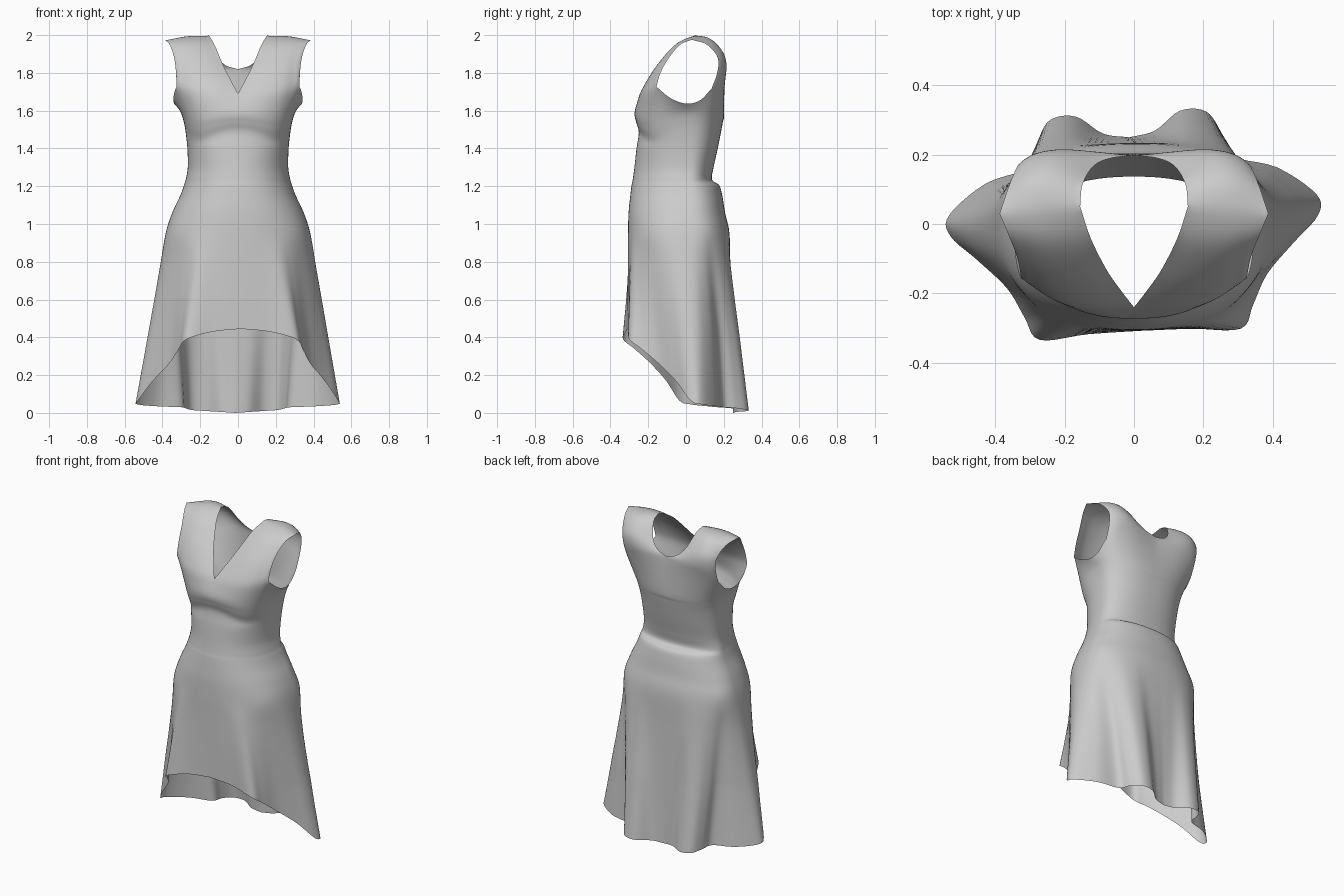
import bpy, bmesh, math
from mathutils import Vector, Matrix

if "Cube" in bpy.data.objects:
    bpy.data.objects.remove(bpy.data.objects["Cube"])

K = 5            # columns per control point
SEG = 14         # control intervals from centre front to centre back
COLS = K * SEG


def spline(pts, t):
    """Catmull-Rom through pts, t in 0..1."""
    pts = [Vector(p) for p in pts]
    n = len(pts) - 1
    f = min(max(t, 0), 1) * n
    i = min(int(f), n - 1)
    f -= i
    b, c = pts[i], pts[i + 1]
    a = pts[i - 1] if i else 2 * b - c
    d = pts[i + 2] if i + 2 <= n else 2 * c - b
    return 0.5 * (2 * b + (c - a) * f + (2 * a - 5 * b + 4 * c - d) * f * f
                  + (3 * b - a - 3 * c + d) * f ** 3)


def ring_point(s, z, w, front, back, e, arch=0):
    """Half superellipse, s=0 centre front, s=1 centre back; arch lowers the front flanks."""
    a = math.pi * s
    sx, cy = abs(math.sin(a)), math.cos(a)
    mid = 0.02
    x = w * sx ** (2 / e) if 0 < s < 1 else 0
    y = abs(cy) ** (2 / e)
    if s < 0.5:
        z -= arch * math.sin(2 * a) ** 2
    return Vector((x, mid + (front - mid) * y if cy > 0 else mid + (back - mid) * y, z))


# High-low hem with folds, centre front to centre back
hem = [(0, -.308, .445), (.15, -.31, .43), (.29, -.318, .39), (.33, -.25, .335),
       (.375, -.165, .26), (.455, -.08, .17), (.53, -.005, .065), (.53, .055, .045),
       (.42, .14, .035), (.29, .18, .03), (.265, .25, .025), (.225, .312, .015),
       (.15, .318, .01), (.075, .265, .005), (0, .25, 0)]

# Body rings: z, half width, front y, back y, squareness, bust arch
rings = [(.95, .383, -.307, .23, 2.4), (1.06, .348, -.304, .207, 2.3), (1.15, .306, -.295, .192, 2.25),
         (1.205, .286, -.288, .176, 2.2), (1.235, .277, -.282, .138, 2.2),
         (1.3, .266, -.273, .146, 2.2), (1.4, .268, -.262, .168, 2.3),
         (1.485, .277, -.25, .185, 2.35, .04), (1.54, .287, -.264, .195, 2.45, .04),
         (1.595, .305, -.273, .203, 2.55, .02)]

# Top of the tube: neck point, front armhole corner, underarm, back corner, back neck
top = [(0, -.24, 1.69), (.08, -.247, 1.69), (.16, -.242, 1.69), (.235, -.22, 1.70),
       (.29, -.185, 1.715), (.325, -.157, 1.725), (.342, -.085, 1.668), (.338, 0, 1.637),
       (.332, .075, 1.655), (.325, .135, 1.715), (.29, .175, 1.735), (.23, .2, 1.76),
       (.16, .21, 1.78), (.08, .206, 1.80), (0, .197, 1.82)]

# Neck and armhole edges up to the shoulder line
neck_front = [(0, -.24, 1.69), (.04, -.188, 1.765), (.08, -.13, 1.845), (.125, -.04, 1.95), (.155, .05, 2.0)]
neck_back = [(0, .197, 1.82), (.065, .19, 1.84), (.115, .168, 1.89), (.148, .115, 1.975), (.155, .05, 2.0)]
arm_front = [(.325, -.157, 1.725), (.328, -.135, 1.80), (.338, -.09, 1.88), (.362, -.03, 1.95), (.387, .03, 1.975)]
arm_back = [(.325, .135, 1.715), (.328, .165, 1.80), (.335, .168, 1.88), (.36, .11, 1.95), (.387, .03, 1.975)]

bm = bmesh.new()


def add_grid(rows):
    vs = [[bm.verts.new(p) for p in r] for r in rows]
    for r0, r1 in zip(vs, vs[1:]):
        for j in range(len(r0) - 1):
            bm.faces.new((r0[j], r0[j + 1], r1[j + 1], r1[j]))


# Skirt and lower bodice, lofted column by column
ROWS = 84
columns = []
for c in range(COLS + 1):
    s = c / COLS
    h = spline(hem, s)
    hip = ring_point(s, *rings[0])
    keys = [h.lerp(hip, k / 5) for k in range(5)]
    keys += [ring_point(s, *r) for r in rings] + [spline(top, s)]
    columns.append([spline(keys, r / ROWS) for r in range(ROWS + 1)])
add_grid([[col[r] for col in columns] for r in range(ROWS + 1)])


# Upper front and back panels, patches stretched between their four edges and rounded out
def panel(bottom, neck, arm, bulge, rows=20):
    n = len(bottom) - 1
    c0, c1 = Vector(neck[-1]), Vector(arm[-1])
    out = []
    for r in range(rows + 1):
        v = r / rows
        left, right = spline(neck, v), spline(arm, v)
        row = []
        for j in range(n + 1):
            u = j / n
            arc = math.sin(math.pi * u)
            shoulder = c0.lerp(c1, u) + Vector((0, 0, .008 * arc))
            ruled = bottom[0].lerp(bottom[-1], u).lerp(c0.lerp(c1, u), v)
            push = Vector(bulge) * arc * math.sin(math.pi * v)
            row.append(left.lerp(right, u) + bottom[j].lerp(shoulder, v) - ruled + push)
        out.append(row)
    add_grid(out)


rim = [col[-1] for col in columns]
panel(rim[:5 * K + 1], neck_front, arm_front, (0, -.006, .008))
panel(rim[9 * K:][::-1], neck_back, arm_back, (0, .01, .018))

# Mirror to the other side and weld
geom = bmesh.ops.duplicate(bm, geom=bm.verts[:] + bm.edges[:] + bm.faces[:])["geom"]
for v in geom:
    if isinstance(v, bmesh.types.BMVert):
        v.co.x = -v.co.x
bmesh.ops.remove_doubles(bm, verts=bm.verts[:], dist=0.0005)

# Relax the cloth where panels join, keeping the open edges
for _ in range(5):
    inner = [v for v in bm.verts if v.co.z > 1.56 and not v.is_boundary]
    bmesh.ops.smooth_vert(bm, verts=inner, factor=0.5, use_axis_x=True, use_axis_y=True, use_axis_z=True)

# Slight twist of the hanging skirt
for v in bm.verts:
    t = min(max((1.0 - v.co.z) / 0.6, 0), 1)
    v.co = Matrix.Rotation(math.radians(3.2) * t, 3, 'Z') @ v.co
bmesh.ops.recalc_face_normals(bm, faces=bm.faces[:])

mesh = bpy.data.meshes.new("dress")
bm.to_mesh(mesh)
bm.free()
for p in mesh.polygons:
    p.use_smooth = True
dress = bpy.data.objects.new("dress", mesh)
bpy.context.collection.objects.link(dress)
